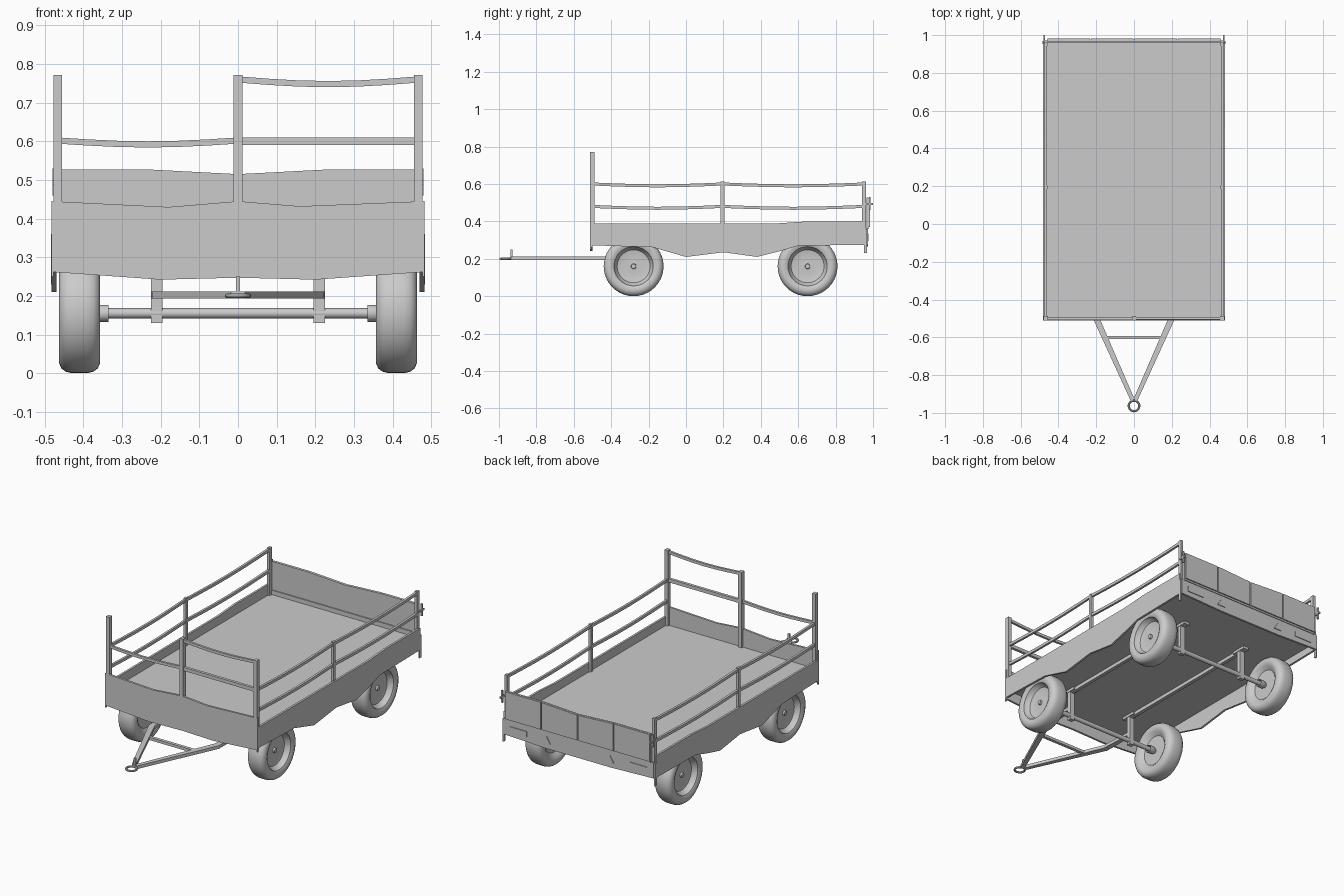
import bpy, bmesh, math
from mathutils import Vector, Matrix

if "Cube" in bpy.data.objects:
    bpy.data.objects.remove(bpy.data.objects["Cube"])

grey = bpy.data.materials.new("plain grey")
grey.use_nodes = True
grey.diffuse_color = (0.6, 0.6, 0.6, 1)
grey.node_tree.nodes["Principled BSDF"].inputs["Base Color"].default_value = (0.6, 0.6, 0.6, 1)


def finish(name, bm, smooth=False):
    bmesh.ops.recalc_face_normals(bm, faces=bm.faces)
    mesh = bpy.data.meshes.new(name)
    bm.to_mesh(mesh)
    bm.free()
    mesh.materials.append(grey)
    ob = bpy.data.objects.new(name, mesh)
    bpy.context.collection.objects.link(ob)
    if smooth:
        bpy.ops.object.select_all(action='DESELECT')
        ob.select_set(True)
        bpy.context.view_layer.objects.active = ob
        bpy.ops.object.shade_smooth_by_angle(angle=math.radians(35))
    return ob


def plate(name, outline, axis, lo, hi):
    """Extrude a 2D outline along one axis, from lo to hi."""
    def place(p, d):
        co = list(p)
        co.insert("xyz".index(axis), d)
        return co
    bm = bmesh.new()
    face = bm.faces.new([bm.verts.new(place(p, lo)) for p in outline])
    new = bmesh.ops.extrude_face_region(bm, geom=[face])["geom"]
    step = Vector(place((0, 0), hi - lo))
    bmesh.ops.translate(bm, vec=step, verts=[v for v in new if isinstance(v, bmesh.types.BMVert)])
    bmesh.ops.triangulate(bm, faces=[f for f in bm.faces if len(f.verts) > 4])
    return finish(name, bm)


def box(name, lo, hi):
    return plate(name, [(lo[0], lo[1]), (hi[0], lo[1]), (hi[0], hi[1]), (lo[0], hi[1])], 'z', lo[2], hi[2])


def rail(name, start, end, z, axis, at, sag=0.0, thick=0.016):
    """Slim wooden rail that sags a little in the middle."""
    steps = [i / 6 for i in range(7)]
    line = [(start + (end - start) * t, z - sag * math.sin(math.pi * t)) for t in steps]
    h = thick / 2
    outline = [(a, b + h) for a, b in line] + [(a, b - h) for a, b in reversed(line)]
    return plate(name, outline, axis, at - h * 0.8, at + h * 0.8)


def lathe_x(name, profile, center, segments=40):
    """Spin an (x, radius) profile about the x axis."""
    bm = bmesh.new()
    verts = [bm.verts.new((x, 0, r)) for x, r in profile]
    edges = [bm.edges.new(pair) for pair in zip(verts, verts[1:])]
    bmesh.ops.spin(bm, geom=verts + edges, cent=(0, 0, 0), axis=(1, 0, 0),
                   angle=math.tau, steps=segments, use_duplicate=False)
    bmesh.ops.remove_doubles(bm, verts=bm.verts, dist=0.0005)
    bmesh.ops.translate(bm, vec=center, verts=bm.verts)
    return finish(name, bm, True)


# Load bed
box("bed_floor", (-0.47, -0.5, 0.315), (0.47, 0.965, 0.34))

# Boards around the bed, with worn wavy edges
side_outline = [(-0.505, 0.39), (0.5, 0.39), (0.65, 0.4), (0.96, 0.4), (0.96, 0.275), (0.6, 0.27),
                (0.5, 0.24), (0.38, 0.21), (0.2, 0.235), (0.0, 0.21), (-0.18, 0.262), (-0.505, 0.272)]
front_outline = [(-0.483, 0.445), (-0.18, 0.43), (0, 0.445), (0.16, 0.432), (0.483, 0.445),
                 (0.483, 0.262), (0.2, 0.242), (0, 0.247), (-0.2, 0.242), (-0.483, 0.262)]
plate("front_board", front_outline, 'y', -0.512, -0.5)
plate("rear_skirt", [(-0.475, 0.365), (0.475, 0.365), (0.475, 0.275), (0.2, 0.265),
                     (-0.2, 0.265), (-0.475, 0.275)], 'y', 0.96, 0.972)

# Tailgate made of four panels with narrow joints
plate("tailgate", [(-0.46, 0.527), (-0.23, 0.527), (0, 0.515), (0.23, 0.527), (0.46, 0.527),
                   (0.46, 0.36), (-0.46, 0.36)], 'y', 0.966, 0.976)
for i in range(4):
    x0 = -0.46 + i * 0.23
    z0, z1 = [(0.526, 0.526), (0.526, 0.514), (0.514, 0.526), (0.526, 0.526)][i]
    plate("tailgate_panel", [(x0 + 0.003, z0), (x0 + 0.227, z1), (x0 + 0.227, 0.37),
                             (x0 + 0.003, 0.37)], 'y', 0.976, 0.983)

# Rear reflector plates
for s in (-1, 1):
    box("rear_lamp_plate", (s * 0.38 - 0.055, 0.972, 0.3), (s * 0.38 + 0.055, 0.976, 0.33))
    plate("rear_triangle", [(s * 0.2 - 0.025, 0.295), (s * 0.2 + 0.025, 0.295), (s * 0.2, 0.335)],
          'y', 0.972, 0.976)

for s in (-1, 1):
    plate("side_board", side_outline, 'x', s * 0.476 - 0.006, s * 0.476 + 0.006)
    # Side railing
    for y, top in ((0.195, 0.612), (0.952, 0.612)):
        box("side_post", (s * 0.467 - 0.008, y - 0.01, 0.33), (s * 0.467 + 0.008, y + 0.01, top))
    for z in (0.6, 0.48):
        rail("side_rail", -0.5, 0.195, z, 'x', s * 0.467, 0.01)
        rail("side_rail", 0.195, 0.952, z, 'x', s * 0.467, 0.01)
    # Tailgate latches and corner straps
    box("corner_strap", (s * 0.48 - 0.004, 0.952, 0.23), (s * 0.48 + 0.004, 0.968, 0.36))
    box("latch_bar", (s * 0.475 - 0.005, 0.955, 0.488), (s * 0.475 + 0.005, 1.0, 0.498))
    box("latch_handle", (s * 0.475 - 0.005, 0.978, 0.46), (s * 0.475 + 0.005, 0.986, 0.53))
    box("front_strap", (s * 0.48 - 0.003, -0.512, 0.25), (s * 0.48 + 0.003, -0.504, 0.29))

# Front railing, taller on one half
for x in (-0.467, 0, 0.467):
    box("front_post", (x - 0.011, -0.512, 0.33), (x + 0.011, -0.488, 0.772))
rail("front_mid_rail", -0.467, 0, 0.602, 'y', -0.5, 0.01)
rail("front_mid_rail", 0, 0.467, 0.6, 'y', -0.5, 0, 0.02)
rail("front_top_rail", 0, 0.467, 0.76, 'y', -0.5, 0.012)

# Wheels: a rounded tyre, a dished rim and a small hub
tyre = [(-0.03, 0.0), (-0.03, 0.085), (-0.046, 0.105), (-0.053, 0.12), (-0.053, 0.134),
        (-0.047, 0.148), (-0.036, 0.156), (-0.02, 0.16), (0.02, 0.16), (0.036, 0.156),
        (0.047, 0.148), (0.053, 0.134), (0.053, 0.12), (0.046, 0.105), (0.04, 0.104),
        (0.018, 0.088), (0.012, 0.06), (0.016, 0.014), (0.026, 0.012), (0.026, 0.0)]
for y in (-0.28, 0.65):
    for s in (-1, 1):
        lathe_x("wheel", [(s * x, r) for x, r in tyre], (s * 0.41, y, 0.16))
        lathe_x("axle_collar", [(0.0, 0.022), (s * 0.03, 0.022), (s * 0.045, 0.014)],
                (s * 0.335, y, 0.155) if s < 0 else (0.335, y, 0.155), 16)
        # Axle hangers
        box("axle_hanger", (s * 0.21 - 0.015, y - 0.012, 0.13), (s * 0.21 + 0.015, y + 0.012, 0.316))
        box("hanger_foot", (s * 0.21 - 0.018, y - 0.045, 0.3), (s * 0.21 + 0.018, y + 0.045, 0.316))
    lathe_x("axle", [(-0.39, 0.0), (-0.39, 0.013), (0.39, 0.013), (0.39, 0.0)], (0, y, 0.155), 16)

# Chassis rails and drawbar
for s in (-1, 1):
    box("chassis_rail", (s * 0.21 - 0.01, -0.28, 0.295), (s * 0.21 + 0.01, 0.65, 0.316))
    plate("drawbar_arm", [(s * 0.225, -0.27), (s * 0.222, -0.49), (s * 0.018, -0.935),
                          (0, -0.935), (0, -0.92), (s * 0.1, -0.69), (s * 0.19, -0.48),
                          (s * 0.2, -0.27)], 'z', 0.193, 0.211)
box("drawbar_brace", (-0.15, -0.61, 0.194), (0.15, -0.592, 0.21))
box("drawbar_pin", (-0.005, -0.937, 0.2), (0.005, -0.927, 0.25))

# Towing eye
bpy.ops.mesh.primitive_torus_add(location=(0, -0.963, 0.2), major_radius=0.028, minor_radius=0.006,
                                 major_segments=24, minor_segments=8)
eye = bpy.context.object
eye.name = "towing_eye"
eye.data.materials.append(grey)
bpy.ops.object.shade_smooth_by_angle()
